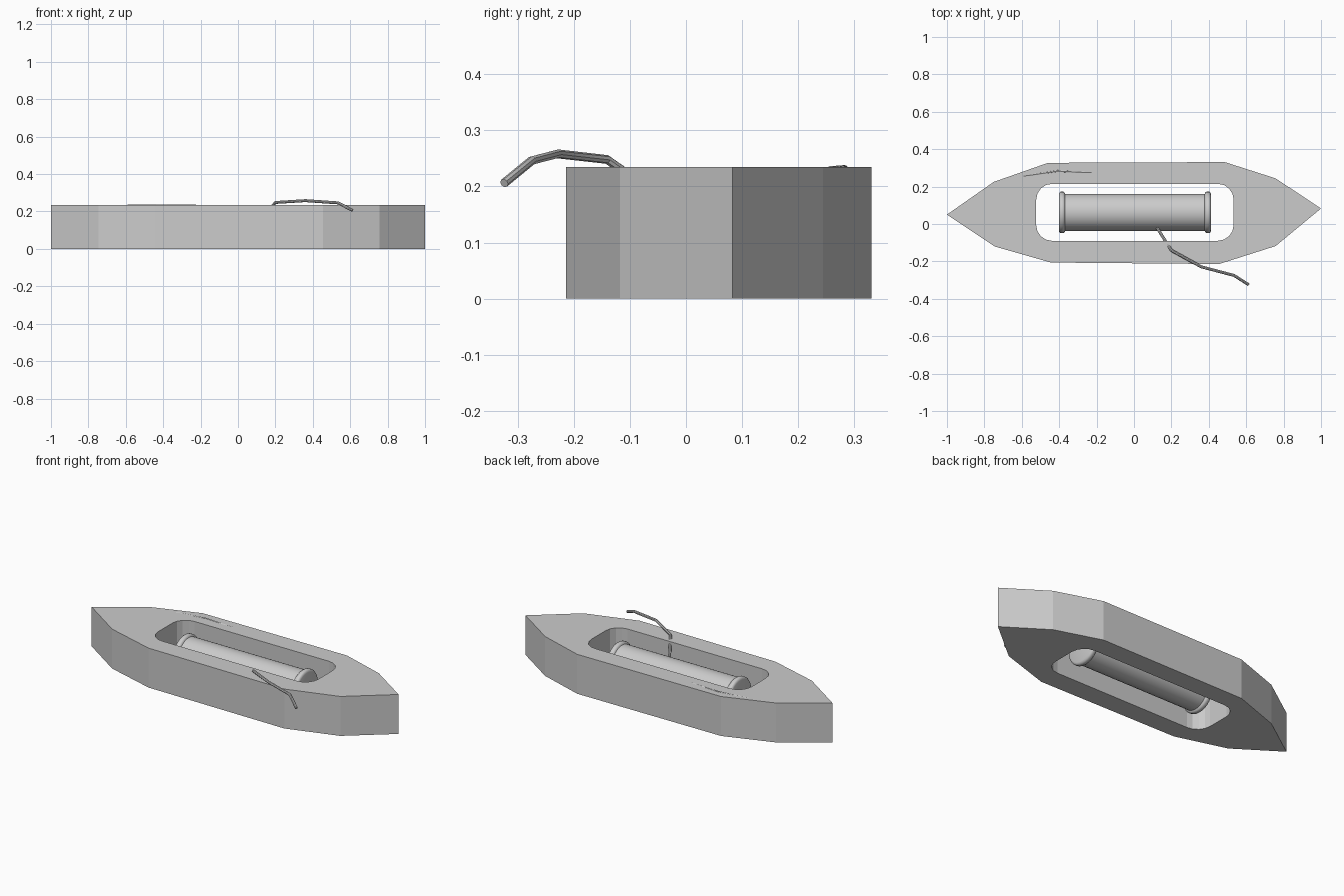
import bpy, bmesh, math

if "Cube" in bpy.data.objects:
    bpy.data.objects.remove(bpy.data.objects["Cube"])

grey = bpy.data.materials.new("light grey")
grey.diffuse_color = (0.6, 0.6, 0.6, 1)
grey.use_nodes = True
grey.node_tree.nodes["Principled BSDF"].inputs["Base Color"].default_value = grey.diffuse_color
H = 0.235  # body height


def add_object(name, bm):
    bmesh.ops.recalc_face_normals(bm, faces=bm.faces[:])
    mesh = bpy.data.meshes.new(name)
    bm.to_mesh(mesh)
    bm.free()
    mesh.materials.append(grey)
    ob = bpy.data.objects.new(name, mesh)
    bpy.context.collection.objects.link(ob)
    return ob


def activate(ob):
    bpy.ops.object.select_all(action='DESELECT')
    ob.select_set(True)
    bpy.context.view_layer.objects.active = ob


def loop_edges(bm, pts):
    vs = [bm.verts.new((x, y, 0)) for x, y in pts]
    return [bm.edges.new((vs[i - 1], vs[i])) for i in range(len(vs))]


def rounded_rect(x0, x1, y0, y1, r, steps):
    pts = []
    corners = [(x1 - r, y1 - r), (x0 + r, y1 - r), (x0 + r, y0 + r), (x1 - r, y0 + r)]
    for q, (cx, cy) in enumerate(corners):
        for i in range(steps + 1):
            a = math.pi / 2 * (q + i / steps)
            pts.append((cx + r * math.cos(a), cy + r * math.sin(a)))
    return pts


def strand(name, pts, radius):
    cu = bpy.data.curves.new(name, 'CURVE')
    cu.dimensions = '3D'
    sp = cu.splines.new('POLY')
    sp.points.add(len(pts) - 1)
    for p, co in zip(sp.points, pts):
        p.co = (*co, 1)
    cu.bevel_depth = radius
    cu.bevel_resolution = 2
    cu.use_fill_caps = True
    cu.materials.append(grey)
    ob = bpy.data.objects.new(name, cu)
    bpy.context.collection.objects.link(ob)
    activate(ob)
    bpy.ops.object.convert(target='MESH')
    ob = bpy.context.object
    bpy.ops.object.shade_smooth_by_angle(angle=math.radians(35))
    return ob


# Pointed body with a slot cut right through
outline = [(-1, 0.05), (-0.75, 0.225), (-0.46, 0.327), (0.485, 0.331), (0.757, 0.244),
           (1, 0.083), (0.757, -0.118), (0.455, -0.214), (-0.445, -0.206), (-0.745, -0.12)]
bm = bmesh.new()
edges = loop_edges(bm, outline) + loop_edges(bm, rounded_rect(-0.523, 0.533, -0.09, 0.215, 0.085, 4))
bmesh.ops.triangle_fill(bm, edges=edges, use_beauty=True)
res = bmesh.ops.extrude_face_region(bm, geom=bm.faces[:], use_keep_orig=True)
top = [g for g in res["geom"] if isinstance(g, bmesh.types.BMVert)]
bmesh.ops.translate(bm, verts=top, vec=(0, 0, H))
add_object("shuttle_body", bm)

# Bobbin turned around the x axis, with a rounded rim at each end
half = [(0.407, 0), (0.407, 0.097), (0.404, 0.106), (0.397, 0.111), (0.383, 0.111),
        (0.376, 0.106), (0.373, 0.099)]
profile = half + [(-x, r) for x, r in reversed(half)]
bm = bmesh.new()
CY, CZ = 0.062, 0.117
vs = [bm.verts.new((x + 0.005, CY, CZ + r)) for x, r in profile]
es = [bm.edges.new(p) for p in zip(vs, vs[1:])]
bmesh.ops.spin(bm, geom=vs + es, cent=(0, CY, CZ), axis=(1, 0, 0),
               angle=2 * math.pi, steps=32)
bmesh.ops.remove_doubles(bm, verts=bm.verts[:], dist=1e-4)
activate(add_object("bobbin", bm))
bpy.ops.object.shade_smooth_by_angle(angle=math.radians(40))

# Loose thread leaving the bobbin and hanging over the side
strand("loose_thread", [(0.12, -0.015, 0.16), (0.2, -0.141, 0.248), (0.36, -0.229, 0.258),
                        (0.535, -0.275, 0.246), (0.612, -0.324, 0.206)], 0.008)

# Thin raised scratch on the top of the body
strand("surface_strand", [(-0.59, 0.256, H - 0.005), (-0.41, 0.283, H - 0.003),
                          (-0.225, 0.274, H - 0.005)], 0.006)
